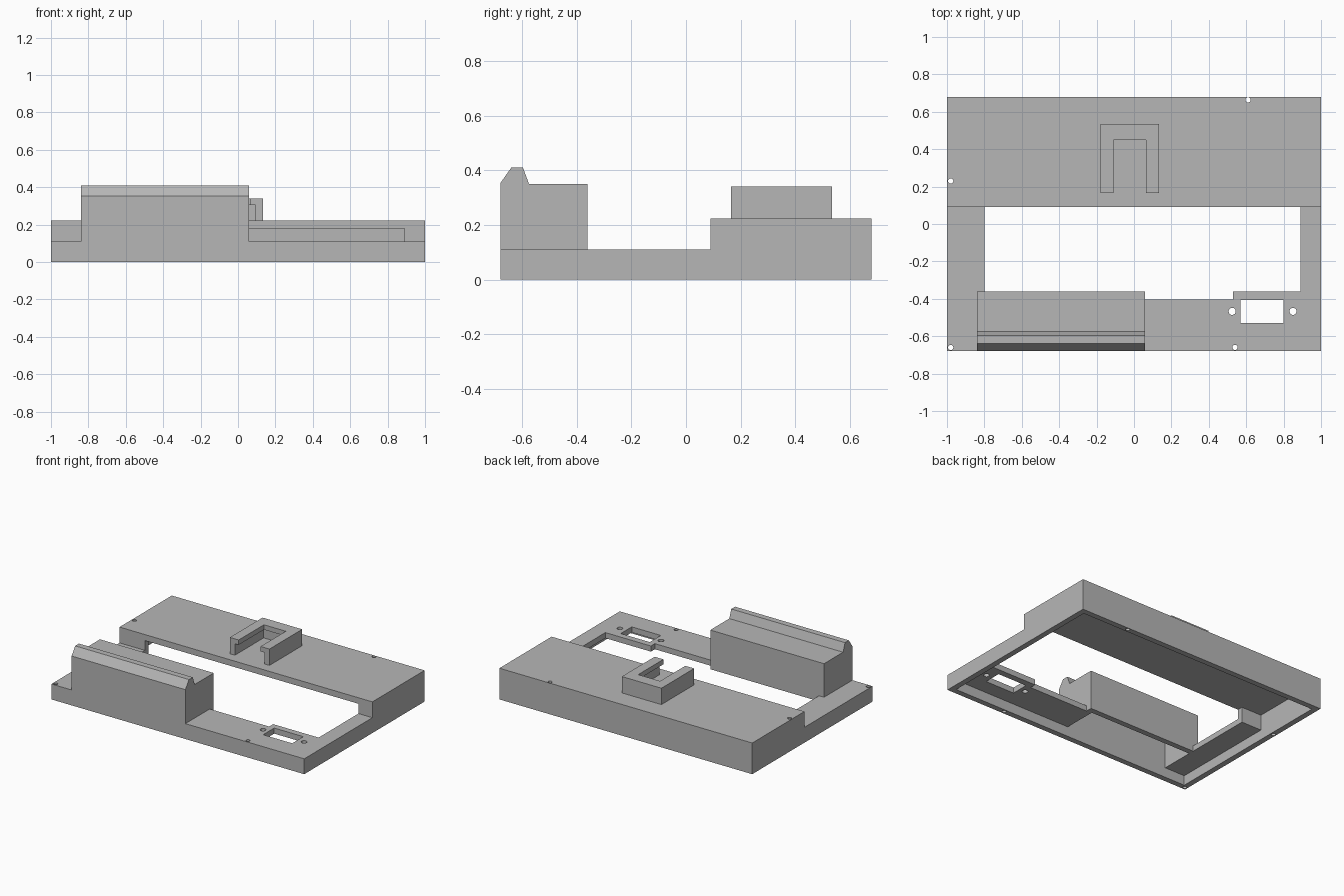
import bpy, bmesh

WALL = 0.04
old = bpy.data.objects.get("Cube")
if old:
    bpy.data.objects.remove(old, do_unlink=True)

grey = bpy.data.materials.new("light_grey_plastic")
grey.use_nodes = True
colour = (0.47, 0.47, 0.47, 1)
grey.diffuse_color = colour
grey.node_tree.nodes["Principled BSDF"].inputs["Base Color"].default_value = colour


def make_object(name, bm):
    bmesh.ops.recalc_face_normals(bm, faces=bm.faces)
    mesh = bpy.data.meshes.new(name)
    bm.to_mesh(mesh)
    bm.free()
    mesh.materials.append(grey)
    obj = bpy.data.objects.new(name, mesh)
    bpy.context.collection.objects.link(obj)
    return obj


def prism(name, x0, x1, profile):
    """Extrude a (y, z) profile along x."""
    bm = bmesh.new()
    face = bm.faces.new([bm.verts.new((x0, y, z)) for y, z in profile])
    new = bmesh.ops.extrude_face_region(bm, geom=[face])["geom"]
    moved = [v for v in new if isinstance(v, bmesh.types.BMVert)]
    bmesh.ops.translate(bm, verts=moved, vec=(x1 - x0, 0, 0))
    return make_object(name, bm)


def box(name, x0, x1, y0, y1, z0, z1):
    return prism(name, x0, x1, [(y0, z0), (y1, z0), (y1, z1), (y0, z1)])


def drill(x, y, radius):
    bm = bmesh.new()
    bmesh.ops.create_cone(bm, cap_ends=True, segments=20, radius1=radius, radius2=radius, depth=1)
    bmesh.ops.translate(bm, verts=bm.verts, vec=(x, y, 0))
    return make_object("drill", bm)


def combine(target, tool, operation="DIFFERENCE"):
    """Apply a boolean and discard the tool."""
    tool.hide_render = True
    mod = target.modifiers.new("combine", "BOOLEAN")
    mod.operation = operation
    mod.solver = "EXACT"
    mod.object = tool
    bpy.context.view_layer.objects.active = target
    bpy.ops.object.modifier_apply(modifier=mod.name)
    bpy.data.objects.remove(tool, do_unlink=True)


# Stepped case: low front, tall rear
case = prism("case_shell", -1, 1, [
    (-0.68, 0), (0.68, 0), (0.68, 0.223), (0.09, 0.223), (0.09, 0.11), (-0.68, 0.11)])

# Raised front housing with a ridge along its front edge
housing = prism("front_housing", -0.84, 0.06, [
    (-0.68, 0.05), (-0.36, 0.05), (-0.36, 0.35), (-0.575, 0.35),
    (-0.597, 0.41), (-0.64, 0.41), (-0.68, 0.353)])
combine(case, housing, "UNION")

# Hollow underside following the step
combine(case, prism("case_cavity", -1 + WALL, 1 - WALL, [
    (-0.64, -0.1), (0.64, -0.1), (0.64, 0.18), (0.13, 0.18), (0.13, 0.07), (-0.64, 0.07)]))
combine(case, box("housing_cavity", -0.80, 0.02, -0.64, -0.40, -0.1, 0.31))

# Large opening, reaching under the rear deck, and its front recess
combine(case, box("opening", -0.80, 0.89, -0.36, 0.15, -0.1, 0.18))
combine(case, box("opening_recess", 0.06, 0.53, -0.405, -0.30, -0.1, 0.2))

# Rectangular slot with a mounting hole on each side
combine(case, box("slot", 0.57, 0.80, -0.53, -0.405, -0.1, 0.2))
for x in (0.525, 0.85):
    combine(case, drill(x, -0.467, 0.019))

# Screw holes through the outer walls
for x, y in ((-0.98, -0.66), (-0.98, 0.23), (0.54, -0.66), (0.61, 0.664)):
    combine(case, drill(x, y, 0.014))

# U-shaped bracket on the rear deck, with an overhanging inner lip
bracket = box("rear_bracket", -0.18, 0.133, 0.165, 0.535, 0.223, 0.34)
combine(bracket, box("bracket_mouth", -0.11, 0.063, 0.1, 0.45, 0.1, 0.5))
combine(bracket, box("bracket_groove", -0.14, 0.093, 0.1, 0.49, 0.1, 0.305))
